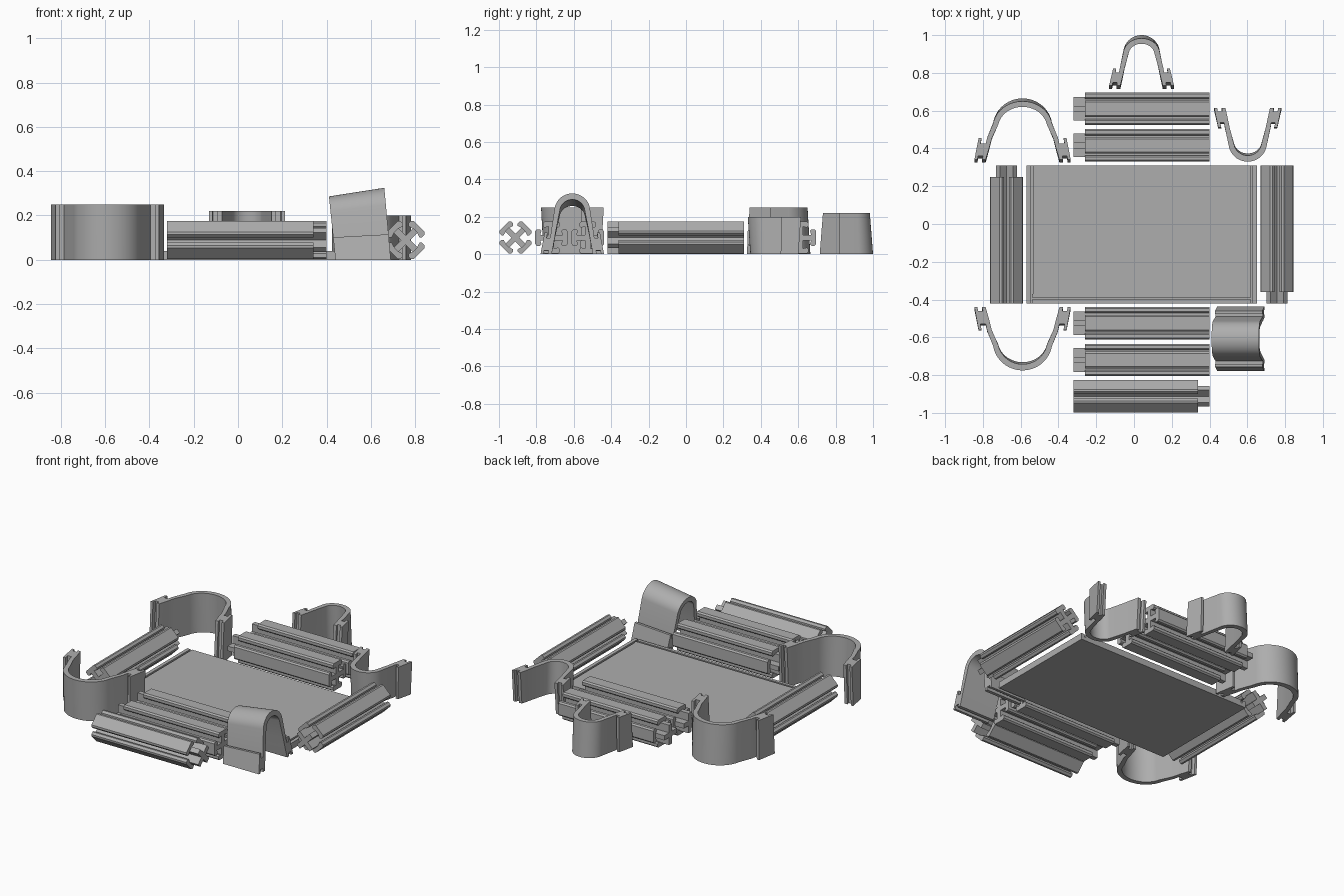
import bpy, bmesh, math
from mathutils import Matrix, Vector

if "Cube" in bpy.data.objects:
    bpy.data.objects.remove(bpy.data.objects["Cube"])

grey = bpy.data.materials.new("plain_grey")
grey.diffuse_color = (0.42, 0.42, 0.42, 1)
grey.use_nodes = True
grey.node_tree.nodes["Principled BSDF"].inputs["Base Color"].default_value = grey.diffuse_color


def finish(name, bm, smooth=False):
    bmesh.ops.recalc_face_normals(bm, faces=bm.faces)
    mesh = bpy.data.meshes.new(name)
    bm.to_mesh(mesh)
    bm.free()
    mesh.materials.append(grey)
    ob = bpy.data.objects.new(name, mesh)
    bpy.context.collection.objects.link(ob)
    if smooth:
        bpy.ops.object.select_all(action='DESELECT')
        ob.select_set(True)
        bpy.context.view_layer.objects.active = ob
        bpy.ops.object.shade_smooth_by_angle(angle=math.radians(35))
    return ob


def prism(bm, pts, a, b, place):
    """Closed outline swept from a to b; place(u, v, w) gives the 3D point."""
    lo = [bm.verts.new(place(u, v, a)) for u, v in pts]
    hi = [bm.verts.new(place(u, v, b)) for u, v in pts]
    bm.faces.new(lo[::-1])
    bm.faces.new(hi)
    n = len(pts)
    for i in range(n):
        j = (i + 1) % n
        bm.faces.new((lo[i], lo[j], hi[j], hi[i]))


# Slotted bars: cross web with a rounded cap on each arm, and a bare web tenon
R, WEB, CAP, T = 0.086, 0.015, 0.044, 0.027
ARM = [(WEB, -WEB), (R - T, -WEB), (R - T - .006, -CAP + .008), (R - T + .002, -CAP),
       (R - .008, -CAP), (R, -CAP + .009), (R, CAP - .009), (R - .008, CAP),
       (R - T + .002, CAP), (R - T - .006, CAP - .008), (R - T, WEB)]
TENON = [(WEB, -WEB), (0.0625, -WEB), (0.0625, WEB)]


def cross(arm, turn):
    out = []
    for k in range(4):
        a = k * math.pi / 2 + turn
        c, s = math.cos(a), math.sin(a)
        out += [(u * c - v * s, u * s + v * c) for u, v in arm]
    return out


def bar(name, axis, centre, start, end, tenon_end, diagonal):
    turn = math.pi / 4 if diagonal else 0

    def place(u, v, w):
        z = 0.089 + v
        return (w, centre + u, z) if axis == 'x' else (centre + u, w, z)
    bm = bmesh.new()
    prism(bm, cross(ARM, turn), start, end, place)
    root = end if tenon_end > end else start
    prism(bm, cross(TENON, turn), min(root, tenon_end), max(root, tenon_end), place)
    finish(name, bm)


for name, y in (("front_inner_bar", -0.525), ("front_middle_bar", -0.72),
                ("back_inner_bar", 0.416), ("back_outer_bar", 0.61)):
    bar(name, 'x', y, -0.26, 0.40, -0.32, False)
bar("front_outer_bar", 'x', -0.912, -0.32, 0.34, 0.40, True)
bar("left_bar", 'y', -0.675, -0.42, 0.25, 0.31, True)
bar("right_bar", 'y', 0.757, -0.36, 0.31, -0.42, True)

# Tray: stepped plate with grooves along the left, right and front edges
X0, X1, Y0, Y1 = -0.57, 0.65, -0.42, 0.31
bm = bmesh.new()


def block(x0, x1, y0, y1, z0, z1):
    prism(bm, [(x0, y0), (x1, y0), (x1, y1), (x0, y1)], z0, z1,
          lambda u, v, w: (u, v, w))


block(X0, X1, Y0, Y1, 0, 0.022)
block(X0 + .052, X1 - .052, Y0 + .05, Y1, 0.022, 0.04)
for x in (X0, X1 - .022):
    block(x, x + .022, Y0, Y1, 0.022, 0.04)
for x in (X0 + .034, X1 - .052):
    block(x, x + .018, Y0 + .05, Y1, 0.022, 0.04)
block(X0 + .03, X1 - .03, Y0, Y0 + .02, 0.022, 0.04)
block(X0 + .03, X1 - .03, Y0 + .032, Y0 + .05, 0.022, 0.04)
finish("tray", bm)


# Arched clips: bent strip, and on each leg an outer plate joined by a rib
def strip_outline(w, h, t):
    """Arch with semicircular top and flared legs; w = half width at the foot."""
    r = w * 0.72
    outer = [(w, 0), (w * 0.93, h * 0.2), (w * 0.87, h * 0.38)]
    for i in range(0, 13):
        a = math.radians(10 + i * 80 / 12)
        outer.append((r * math.cos(a) * 1.02, h - r + r * math.sin(a)))
    outer[-1] = (0, h)
    outer += [(-x, y) for x, y in outer[-2::-1]]
    inner = []
    for i, (x, y) in enumerate(outer):
        p = Vector(outer[max(i - 1, 0)])
        q = Vector(outer[min(i + 1, len(outer) - 1)])
        d = (q - p).normalized()
        k = t * (0.8 + 0.5 * (y / h))
        inner.append((x - d.y * k, max(y + d.x * k, 0) if 0 < i < len(outer) - 1 else 0))
    return outer + inner[::-1]


def clip(name, w, h, f, length, place):
    bm = bmesh.new()
    wi = w - 0.040
    prism(bm, strip_outline(wi, h, 0.025), 0, length, place)
    for s in (1, -1):
        # outer plate leaning with the leg
        prism(bm, [(s * (w - .016), 0), (s * w, 0), (s * (w - .022), f), (s * (w - .038), f)],
              0, length, place)
        # rib between leg and plate
        prism(bm, [(s * (wi - .012), f * .18), (s * (w - .010), f * .18),
                   (s * (w - .024), f * .75), (s * (wi - .026), f * .75)],
              0, length, place)
    finish(name, bm, True)


def standing(cx, base, sign, h, length, low, high):
    """Clip upright on the ground, tapered along its height."""
    def place(u, v, z):
        k = low + (high - low) * z / length
        return (cx + u, base + sign * (h / 2 + (v - h / 2) * k), z)
    return place


clip("back_left_clip", 0.255, 0.34, 0.125, 0.25,
     standing(-0.59, 0.325, 1, 0.34, 0.25, 1, 0.91))
clip("front_left_clip", 0.255, 0.335, 0.12, 0.25,
     standing(-0.59, -0.44, -1, 0.335, 0.25, 0.92, 1))
clip("back_clip", 0.172, 0.285, 0.105, 0.22,
     standing(0.04, 0.715, 1, 0.285, 0.22, 1, 0.88))
clip("back_right_clip", 0.178, 0.285, 0.105, 0.2,
     standing(0.602, 0.615, -1, 0.285, 0.2, 0.9, 1))


# Front right clip stands on its feet, its arch sloping along x
def on_feet(u, v, w):
    k = 0.88 + 0.12 * w / 0.25
    return (0.44 + w - 0.09 * v, -0.608 + u, v * k)


clip("front_right_clip", 0.17, 0.325, 0.115, 0.25, on_feet)
